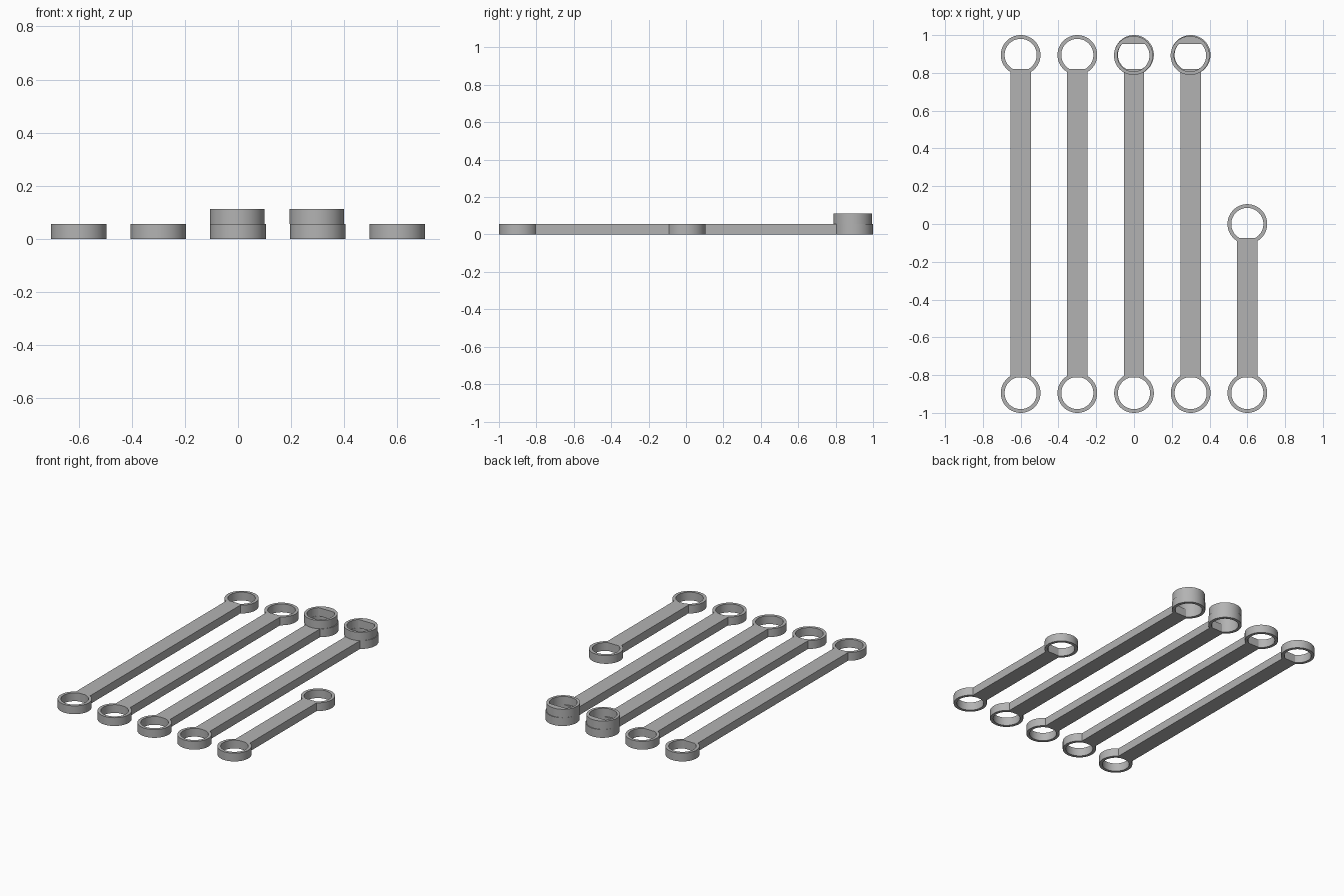
import bpy, bmesh
from math import sin, cos, pi

if "Cube" in bpy.data.objects:
    bpy.data.objects.remove(bpy.data.objects["Cube"])

steel = bpy.data.materials.new("grey_steel")
steel.use_nodes = True
GREY = (0.45, 0.45, 0.45, 1)
steel.diffuse_color = GREY
steel.node_tree.nodes["Principled BSDF"].inputs["Base Color"].default_value = GREY

SIDES = 64
THICK = 0.056      # bar and ring height
END = 0.895        # ring centre distance from the middle
OUTER, HOLE = 0.105, 0.085


def finish(name, bm):
    bmesh.ops.recalc_face_normals(bm, faces=bm.faces)
    mesh = bpy.data.meshes.new(name)
    bm.to_mesh(mesh)
    bm.free()
    mesh.materials.append(steel)
    obj = bpy.data.objects.new(name, mesh)
    bpy.context.collection.objects.link(obj)
    bpy.ops.object.select_all(action='DESELECT')
    obj.select_set(True)
    bpy.context.view_layer.objects.active = obj
    bpy.ops.object.shade_smooth_by_angle(angle=pi / 6)


def ring(name, x, y, outer, z0, z1, flat=None):
    """Ring with a round hole, or a D-shaped hole cut off at height flat."""
    bm = bmesh.new()
    loops = []
    for radius, z, inner in ((outer, z0, False), (outer, z1, False),
                             (HOLE, z1, True), (HOLE, z0, True)):
        loop = []
        for i in range(SIDES):
            a = 2 * pi * i / SIDES
            px, py = radius * cos(a), radius * sin(a)
            if inner and flat is not None:
                py = min(py, flat)
            loop.append(bm.verts.new((x + px, y + py, z)))
        loops.append(loop)
    for k in range(4):
        a, b = loops[k], loops[(k + 1) % 4]
        for i in range(SIDES):
            j = (i + 1) % SIDES
            bm.faces.new((a[i], a[j], b[j], b[i]))
    finish(name, bm)


def bar(name, x, y0, y1):
    bm = bmesh.new()
    bmesh.ops.create_cube(bm, size=1)
    bmesh.ops.scale(bm, verts=bm.verts, vec=(0.107, y1 - y0, THICK))
    bmesh.ops.translate(bm, verts=bm.verts, vec=(x, (y0 + y1) / 2, THICK / 2))
    finish(name, bm)


# Five links: x position, centre of the rear ring, raised collar or not
links = [(-0.6, END, False), (-0.3, END, False), (0, END, True),
         (0.3, END, True), (0.6, 0, False)]

for n, (x, rear, raised) in enumerate(links, 1):
    bar(f"link_{n}_bar", x, -END + 0.083, rear - 0.075)
    ring(f"link_{n}_front_ring", x, -END, OUTER, 0, THICK)
    ring(f"link_{n}_rear_ring", x, rear, OUTER, 0, THICK)
    if raised:
        # D-holed collar stacked on the rear ring
        ring(f"link_{n}_collar", x - 0.003, rear - 0.003, 0.103, THICK, 2 * THICK, 0.062)
